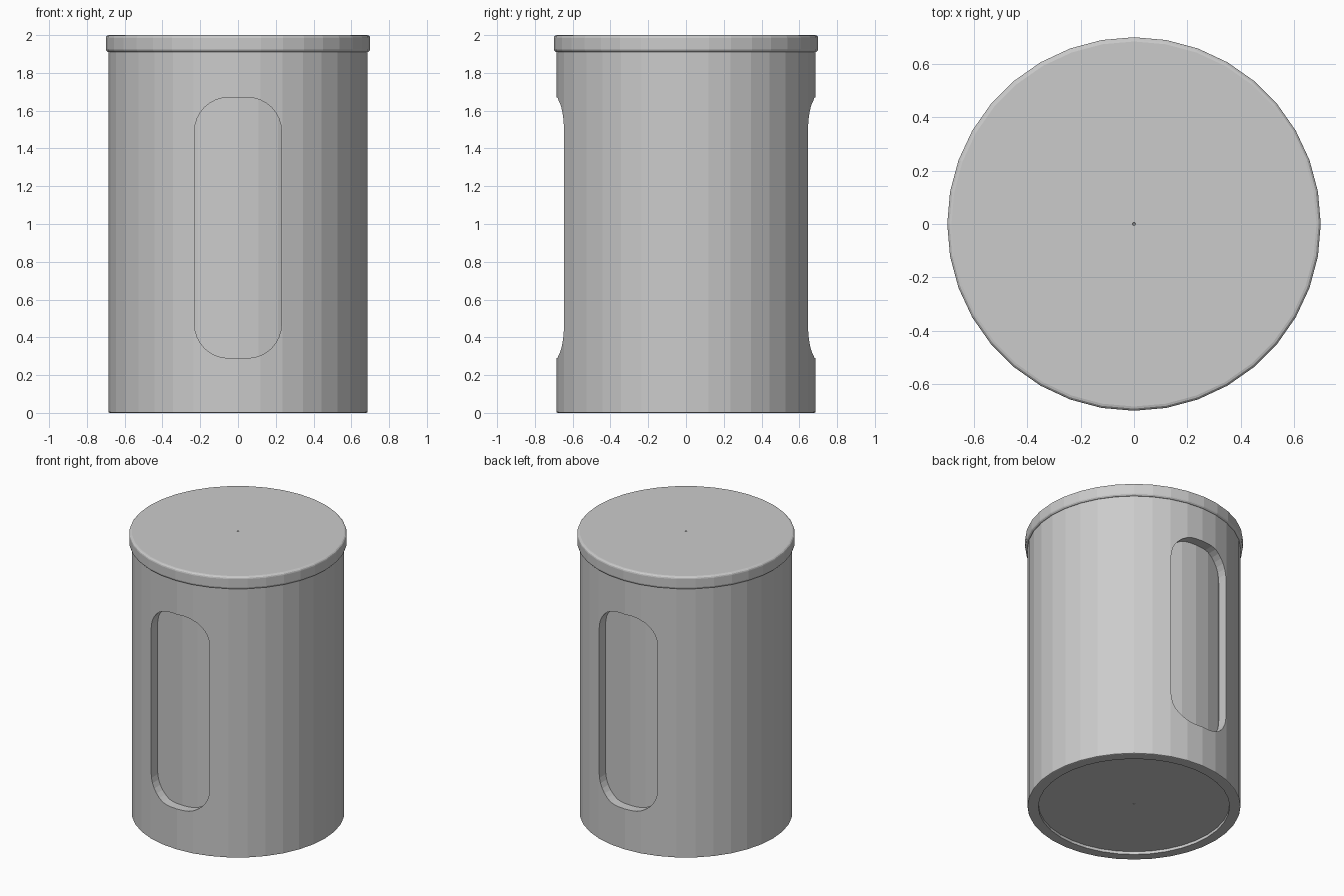
import bpy, bmesh
from math import sin, cos, pi, radians

if "Cube" in bpy.data.objects:
    bpy.data.objects.remove(bpy.data.objects["Cube"])

SIDES = 36


def make_object(name, bm):
    bmesh.ops.recalc_face_normals(bm, faces=bm.faces[:])
    mesh = bpy.data.meshes.new(name)
    bm.to_mesh(mesh)
    bm.free()
    obj = bpy.data.objects.new(name, mesh)
    bpy.context.collection.objects.link(obj)
    return obj


def lathe(name, profile, ring=False):
    """Revolve (radius, z) points; close as a ring or cap both ends."""
    bm = bmesh.new()
    loops = [[bm.verts.new((r * cos(2 * pi * i / SIDES), r * sin(2 * pi * i / SIDES), z))
              for i in range(SIDES)] for r, z in profile]
    pairs = list(zip(loops, loops[1:]))
    if ring:
        pairs.append((loops[-1], loops[0]))
    else:
        bm.faces.new(loops[0])
        bm.faces.new(loops[-1])
    for a, b in pairs:
        for i in range(SIDES):
            j = (i + 1) % SIDES
            bm.faces.new((a[i], a[j], b[j], b[i]))
    return make_object(name, bm)


# Outer shell with softened foot edge
shell = lathe("outer_shell", [
    (0.615, 0.0), (0.68, 0.0), (0.684, 0.002), (0.686, 0.006),
    (0.686, 1.93), (0.615, 1.93)], ring=True)

# Window cutter: rounded slot running through front and back
half_w, z_low, z_high, rad = 0.23, 0.29, 1.67, 0.18
bm = bmesh.new()
outline = []
for k, (sx, zc) in enumerate([(1, z_high - rad), (-1, z_high - rad),
                              (-1, z_low + rad), (1, z_low + rad)]):
    for s in range(9):
        a = radians(90 * k + 90 * s / 8)
        outline.append(bm.verts.new((sx * (half_w - rad) + rad * cos(a), -1, zc + rad * sin(a))))
face = bm.faces.new(outline)
extruded = bmesh.ops.extrude_face_region(bm, geom=[face])
bmesh.ops.translate(bm, vec=(0, 2, 0),
                    verts=[v for v in extruded["geom"] if isinstance(v, bmesh.types.BMVert)])
cutter = make_object("window_cutter", bm)
cutter.hide_render = True
cutter.hide_set(True)
cutter.display_type = 'WIRE'

cut = shell.modifiers.new("windows", 'BOOLEAN')
cut.operation = 'DIFFERENCE'
cut.solver = 'EXACT'
cut.object = cutter

# Inner container seen through the windows and under the foot
lathe("inner_container", [(0.004, 0.024), (0.006, 0.02), (0.62, 0.02), (0.62, 1.92)])

# Lid with rounded rims and tiny centre dimple
b = 0.016
arc = [(b * sin(radians(t)), b * cos(radians(t))) for t in (0, 30, 60, 90)]
lower = [(0.7 - b + s, 1.91 + b - c) for s, c in arc]
upper = [(0.7 - b + s, 2.0 - b + c) for s, c in reversed(arc)]
lathe("lid", [(0.5, 1.91)] + lower + upper + [(0.006, 2.0), (0.003, 1.995)])
